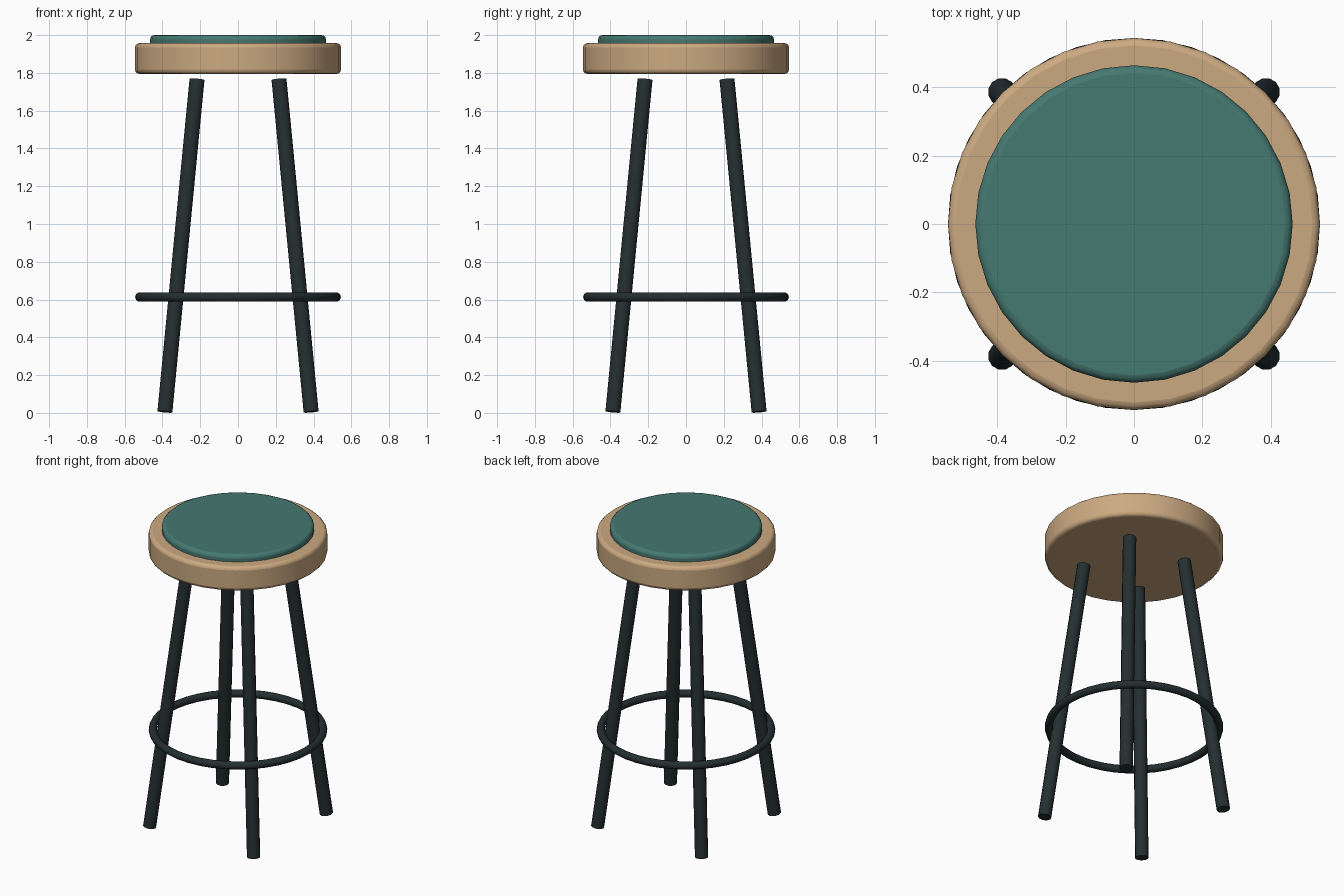
import bpy, math
from mathutils import Vector

if "Cube" in bpy.data.objects:
    bpy.data.objects.remove(bpy.data.objects["Cube"])


def material(name, rgb):
    m = bpy.data.materials.new(name)
    m.diffuse_color = (*rgb, 1)
    m.use_nodes = True
    m.node_tree.nodes["Principled BSDF"].inputs["Base Color"].default_value = m.diffuse_color
    return m


wood = material("wood", (0.60, 0.40, 0.22))
fabric = material("fabric", (0.06, 0.19, 0.165))
metal = material("dark_metal", (0.018, 0.028, 0.03))


def finish(name, mat, angle=40):
    ob = bpy.context.object
    ob.name = name
    ob.data.materials.append(mat)
    bpy.ops.object.shade_smooth_by_angle(angle=math.radians(angle))
    return ob


def disc(name, radius, z0, z1, bevel, mat):
    """Upright round slab with rounded rims."""
    bpy.ops.mesh.primitive_cylinder_add(vertices=32, radius=radius, depth=z1 - z0,
                                        location=(0, 0, (z0 + z1) / 2))
    ob = finish(name, mat)
    mod = ob.modifiers.new("rim", 'BEVEL')
    mod.width = bevel
    mod.segments = 3
    mod.limit_method = 'ANGLE'
    mod.angle_limit = math.radians(40)


def rod(name, a, b, radius, mat):
    """Straight round bar between two points."""
    a, b = Vector(a), Vector(b)
    d = b - a
    bpy.ops.mesh.primitive_cylinder_add(vertices=12, radius=radius, depth=d.length,
                                        location=(a + b) / 2,
                                        rotation=d.to_track_quat('Z', 'Y').to_euler())
    finish(name, mat)


# Seat and cushion
disc("seat", 0.545, 1.795, 1.957, 0.022, wood)
disc("cushion", 0.465, 1.93, 2.0, 0.022, fabric)

# Four splayed legs, stopping just short of the seat
for sy, row in ((-1, "front"), (1, "back")):
    for sx, side in ((-1, "left"), (1, "right")):
        rod(f"{row}_{side}_leg", (sx * 0.387, sy * 0.387, 0.006),
            (sx * 0.217, sy * 0.217, 1.766), 0.041, metal)

# Foot ring
bpy.ops.mesh.primitive_torus_add(major_radius=0.52, minor_radius=0.025,
                                 major_segments=40, minor_segments=10,
                                 location=(0, 0, 0.613))
finish("foot_ring", metal, 60)
